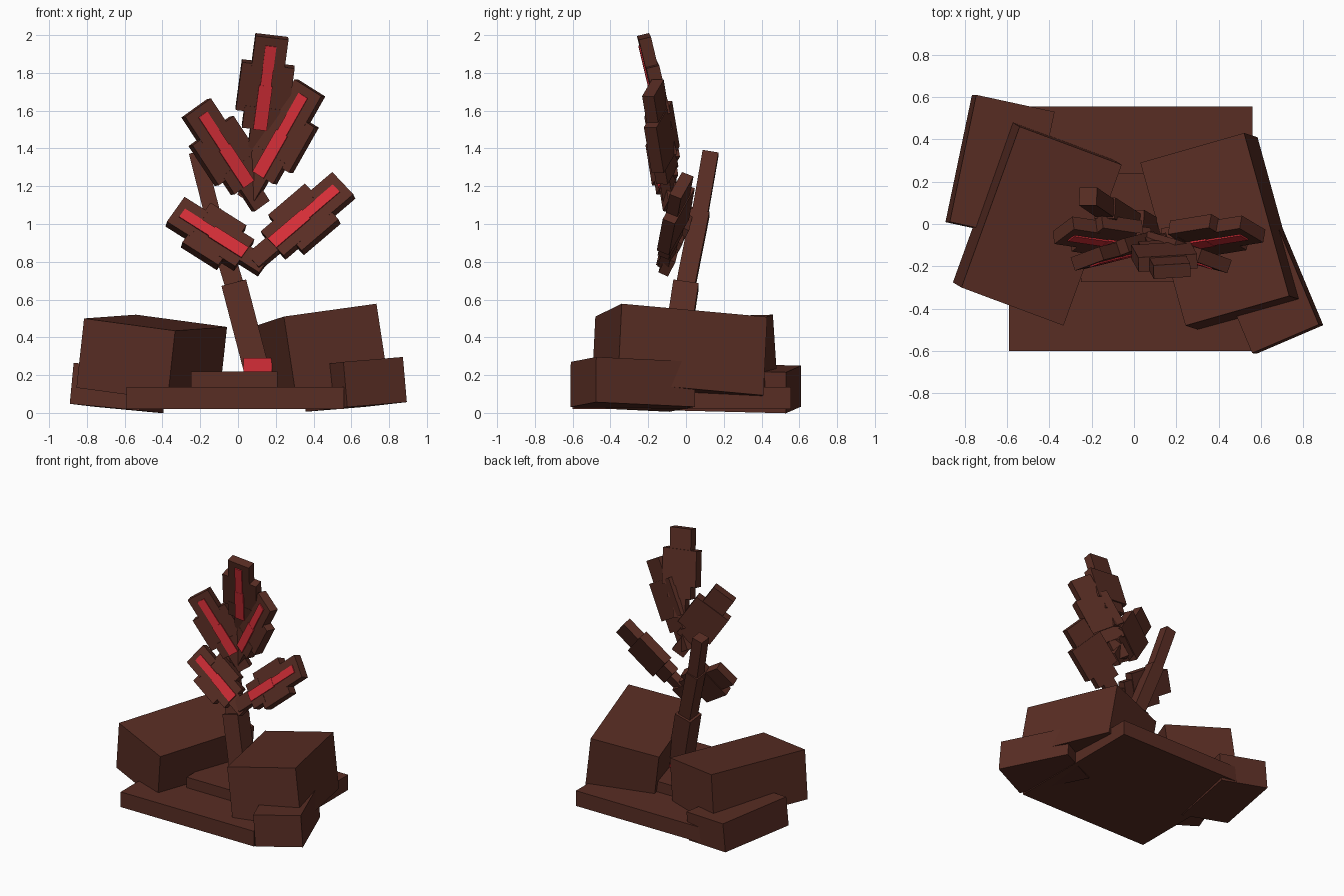
import bpy
import bmesh
from mathutils import Vector, Matrix

cube = bpy.data.objects.get("Cube")
if cube:
    bpy.data.objects.remove(cube, do_unlink=True)


def material(name, colour):
    m = bpy.data.materials.new(name)
    m.use_nodes = True
    m.diffuse_color = (*colour, 1)
    m.node_tree.nodes["Principled BSDF"].inputs["Base Color"].default_value = (*colour, 1)
    return m


BROWN = material("dark brown", (0.098, 0.026, 0.017))
RED = material("bright red", (0.66, 0.027, 0.038))


def block(name, centre, u, v, w, mat=BROWN):
    """Box with full edge vectors u, v, w around a centre."""
    m = Matrix((u, v, w)).transposed().to_4x4()
    m.translation = centre
    bm = bmesh.new()
    bmesh.ops.create_cube(bm, size=1, matrix=m)
    bmesh.ops.recalc_face_normals(bm, faces=bm.faces)
    mesh = bpy.data.meshes.new(name)
    bm.to_mesh(mesh)
    bm.free()
    mesh.materials.append(mat)
    obj = bpy.data.objects.new(name, mesh)
    bpy.context.collection.objects.link(obj)
    return obj


def flat_box(name, lo, hi, mat=BROWN):
    lo, hi = Vector(lo), Vector(hi)
    d = hi - lo
    return block(name, (lo + hi) / 2, (d.x, 0, 0), (0, d.y, 0), (0, 0, d.z), mat)


def rock(name, corner, right, back, depth):
    """Tilted stone from three corners of its top face."""
    p = Vector(corner)
    u, v = Vector(right) - p, Vector(back) - p
    down = -u.cross(v).normalized() * depth
    return block(name, p + (u + v + down) / 2, u, v, down)


def beam(name, a, b, normal, width, front, rear, mat=BROWN):
    """Bar from a to b; front and rear are offsets along the normal."""
    a, b = Vector(a), Vector(b)
    axis = b - a
    n = Vector(normal)
    n = (n - axis * n.dot(axis) / axis.length_squared).normalized()
    side = axis.cross(n).normalized() * width
    centre = (a + b) / 2 + n * (front + rear) / 2
    return block(name, centre, axis, side, n * (front - rear), mat)


# Stepped base
flat_box("base_slab", (-0.59, -0.6, 0.02), (0.56, 0.555, 0.138))
flat_box("base_step", (-0.25, -0.275, 0.13), (0.21, 0.24, 0.22))

# Tilted stones
rock("large_rock_right", (-0.815, -0.30, 0.50), (-0.333, -0.48, 0.435), (-0.54, 0.46, 0.52), 0.37)
rock("large_rock_left", (0.243, -0.48, 0.51), (0.733, -0.34, 0.578), (0.03, 0.29, 0.44), 0.42)
rock("small_rock_right", (-0.87, 0.01, 0.265), (-0.50, -0.07, 0.23), (-0.745, 0.61, 0.25), 0.218)
rock("small_rock_left", (0.558, -0.61, 0.27), (0.873, -0.475, 0.296), (0.338, -0.085, 0.245), 0.24)

# Leaning stalk with a red foot
flat_box("stalk_foot", (0.03, -0.14, 0.2), (0.18, 0.0, 0.29), RED)
joints = [(0.1, -0.07, 0.22), (-0.02, 0.0, 0.68), (-0.137, 0.075, 1.06), (-0.217, 0.13, 1.375)]
for i, width in enumerate((0.135, 0.1, 0.085)):
    beam(f"stalk_{i + 1}", joints[i], joints[i + 1], (0, -1, 0), width, width / 2, -width / 2)

# Leaf parts: name, start, end along the vein, width, front offset, rear offset, colour
LEAF = [
    ("stem", -0.14, 0.02, 0.10, -0.010, -0.065, BROWN),
    ("base", 0.0, 0.12, 0.19, -0.006, -0.070, BROWN),
    ("middle", 0.09, 0.35, 0.28, -0.008, -0.078, BROWN),
    ("tip", 0.33, 0.50, 0.175, -0.006, -0.072, BROWN),
    ("vein_lower", 0.0, 0.24, 0.072, 0.002, -0.007, RED),
    ("vein_upper", 0.24, 0.455, 0.058, 0.001, -0.007, RED),
]


def leaf(name, start, end, normal):
    a, b = Vector(start), Vector(end)
    d = (b - a) / 0.455
    for part, t0, t1, width, front, rear, mat in LEAF:
        beam(f"{name}_{part}", a + d * t0, a + d * t1, normal, width, front, rear, mat)


# Five leaves
leaf("top_leaf", (0.116, -0.145, 1.497), (0.175, -0.25, 1.94), (0.06, -1, 0))
leaf("upper_right_leaf", (0.058, -0.135, 1.21), (-0.185, -0.195, 1.58), (0.32, -0.95, 0.05))
leaf("upper_left_leaf", (0.106, -0.135, 1.26), (0.344, -0.205, 1.68), (-0.32, -0.95, 0.05))
leaf("lower_right_leaf", (0.037, -0.12, 0.85), (-0.296, -0.07, 1.06), (0.13, -0.91, 0.39))
leaf("lower_left_leaf", (0.18, -0.12, 0.90), (0.52, -0.065, 1.19), (-0.13, -0.91, 0.39))
